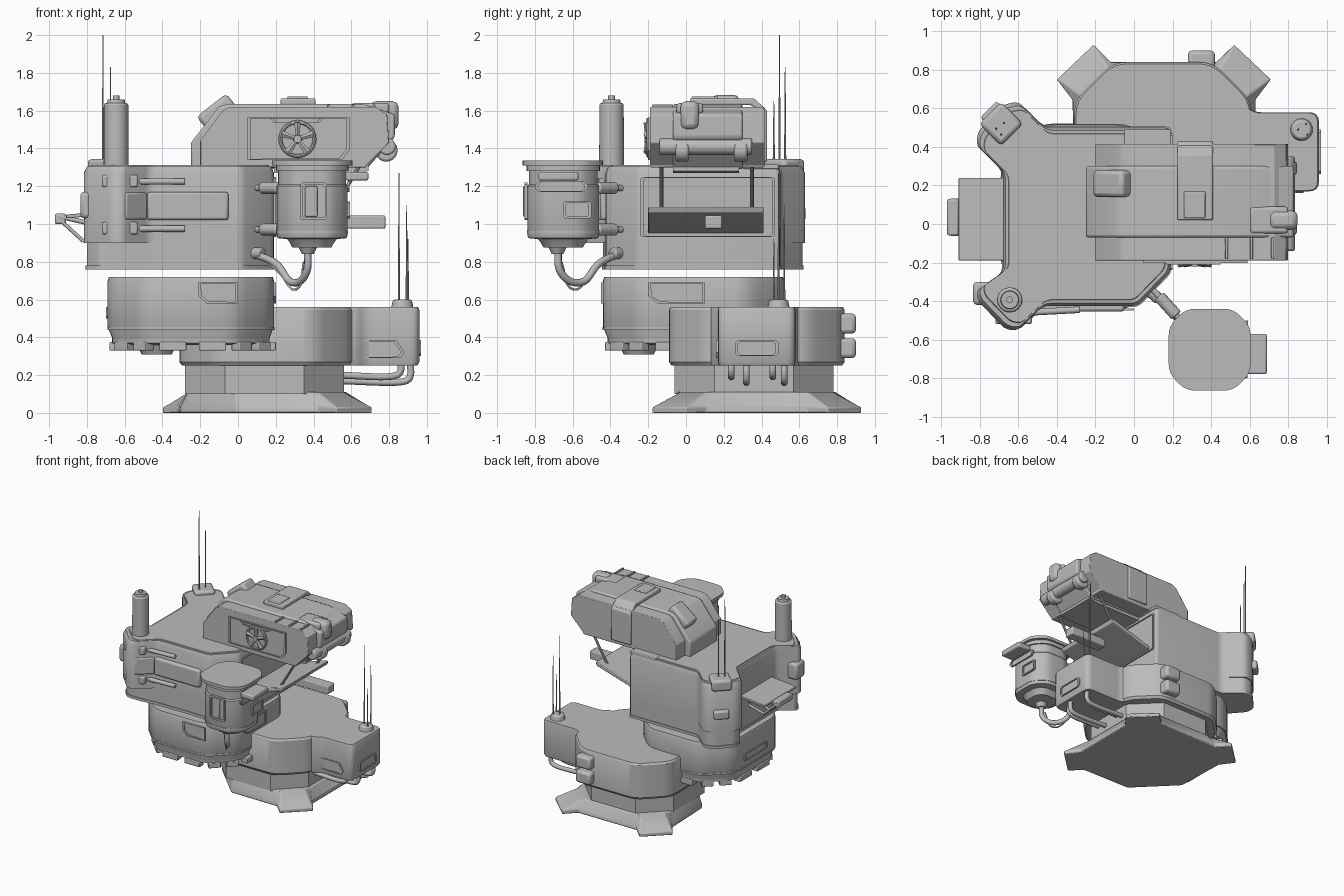
import bpy, bmesh, math
from mathutils import Vector, Matrix

if "Cube" in bpy.data.objects:
    bpy.data.objects.remove(bpy.data.objects["Cube"])

GREY = bpy.data.materials.new("grey")
GREY.diffuse_color = (0.5, 0.5, 0.5, 1)
GREY.use_nodes = True
GREY.node_tree.nodes["Principled BSDF"].inputs["Base Color"].default_value = GREY.diffuse_color


def add(name, bm, bevel=0.0, seg=2):
    bmesh.ops.recalc_face_normals(bm, faces=bm.faces)
    me = bpy.data.meshes.new(name)
    bm.to_mesh(me)
    bm.free()
    ob = bpy.data.objects.new(name, me)
    bpy.context.collection.objects.link(ob)
    me.materials.append(GREY)
    if bevel:
        m = ob.modifiers.new("bevel", 'BEVEL')
        m.width, m.segments, m.limit_method = bevel, seg, 'ANGLE'
        m.angle_limit = math.radians(35)
    return ob


def loft(name, layers, axis='z', bevel=0.0):
    """Skin matching outlines [(points, height), ...] along an axis."""
    bm = bmesh.new()
    place = {'z': lambda u, v, w: (u, v, w), 'y': lambda u, v, w: (u, w, v),
             'x': lambda u, v, w: (w, u, v)}[axis]
    rings = [[bm.verts.new(place(u, v, w)) for u, v in pts] for pts, w in layers]
    n = len(rings[0])
    for a, b in zip(rings, rings[1:]):
        for i in range(n):
            bm.faces.new((a[i], a[(i + 1) % n], b[(i + 1) % n], b[i]))
    bm.faces.new(rings[0])
    bm.faces.new(rings[-1])
    return add(name, bm, bevel)


def prism(name, pts, a, b, axis='z', bevel=0.0):
    return loft(name, [(pts, a), (pts, b)], axis, bevel)


def box(name, x, y, z, bevel=0.008, turn=0, tilt=0):
    c = [(p[0] + p[1]) / 2 for p in (x, y, z)]
    bm = bmesh.new()
    bmesh.ops.create_cube(bm, size=1)
    M = (Matrix.Translation(c) @ Matrix.Rotation(math.radians(turn), 4, 'Z')
         @ Matrix.Rotation(math.radians(tilt), 4, 'Y')
         @ Matrix.Diagonal((x[1] - x[0], y[1] - y[0], z[1] - z[0], 1)))
    bm.transform(M)
    return add(name, bm, bevel)


def rod(name, a, b, r, r2=None, n=20, bevel=0.0):
    a, b = Vector(a), Vector(b)
    bm = bmesh.new()
    bmesh.ops.create_cone(bm, cap_ends=True, segments=n, radius1=r,
                          radius2=r if r2 is None else r2, depth=(b - a).length)
    q = Vector((0, 0, 1)).rotation_difference(b - a).to_matrix().to_4x4()
    bm.transform(Matrix.Translation((a + b) / 2) @ q)
    return add(name, bm, bevel)


def tube(name, pts, r):
    cu = bpy.data.curves.new(name, 'CURVE')
    cu.dimensions, cu.bevel_depth, cu.bevel_resolution, cu.use_fill_caps = '3D', r, 3, True
    s = cu.splines.new('BEZIER')
    s.bezier_points.add(len(pts) - 1)
    for p, co in zip(s.bezier_points, pts):
        p.co = co
        p.handle_left_type = p.handle_right_type = 'AUTO'
    cu.materials.append(GREY)
    bpy.context.collection.objects.link(bpy.data.objects.new(name, cu))


def octa(x0, x1, y0, y1, c):
    return [(x0 + c, y0), (x1 - c, y0), (x1, y0 + c), (x1, y1 - c),
            (x1 - c, y1), (x0 + c, y1), (x0, y1 - c), (x0, y0 + c)]


def rounded(pts, r, n=4):
    """Fillet every corner of an outline."""
    out = []
    for i, p in enumerate(pts):
        p = Vector(p)
        a, b = Vector(pts[i - 1]) - p, Vector(pts[(i + 1) % len(pts)]) - p
        d = min(r, a.length * .45, b.length * .45)
        s, e = p + a.normalized() * d, p + b.normalized() * d
        for k in range(n + 1):
            t = k / n
            out.append(tuple(s * (1 - t) ** 2 + p * 2 * t * (1 - t) + e * t * t))
    return out


def scaled(pts, k, c):
    return [(c[0] + (x - c[0]) * k, c[1] + (y - c[1]) * k) for x, y in pts]


def frame(name, pts, a, b, axis, width=0.012):
    """Raised outline with a sunken inner plate."""
    c = (sum(p[0] for p in pts) / len(pts), sum(p[1] for p in pts) / len(pts))
    inner = [tuple(Vector(p) - (Vector(p) - Vector(c)).normalized() * width * 1.4) for p in pts]
    loft(name, [(pts, a), (pts, b), (inner, b), (inner, a + (b - a) * .3)], axis)


# ---- foot plate: three diagonal feet and one plain chamfered corner, plus pedestal
C = (0.155, 0.375)
foot_lo = [(.475, .27), (.555, .375), (.365, .555), (.275, .465)]
foot_hi = [(.42, .22), (.40, .27), (.27, .40), (.22, .42)]
plain_lo = [(.46, .15), (.45, .17), (.17, .45), (.15, .46)]
plain_hi = [(.42, .16), (.41, .18), (.18, .41), (.16, .42)]


def plate(foot, plain):
    out = []
    for k in range(4):
        q = plain if k == 2 else foot
        for x, y in q if k % 2 == 0 else [(b, a) for a, b in reversed(q)]:
            ca, sa = [(1, 0), (0, 1), (-1, 0), (0, -1)][k]
            out.append((C[0] + x * ca - y * sa, C[1] + x * sa + y * ca))
    return out


lo, hi = plate(foot_lo, plain_lo), plate(foot_hi, plain_hi)
loft("foot_plate", [(lo, 0), (lo, .03), (hi, .11)], bevel=.006)
prism("pedestal", octa(-.28, .56, -.06, .78, .21), .1, .26)

# ---- lower platform with side arm
plat = rounded(octa(-.31, .61, -.09, .84, .2), .07)
loft("platform", [(scaled(plat, .97, C), .25), (plat, .27), (plat, .545), (scaled(plat, .98, C), .56)])
arm = rounded([(.4, .13), (.62, .13), (.68, .17), (.96, .17), (.96, .58), (.62, .58), (.55, .64), (.4, .64)], .05)
AC = (.6, .375)
loft("side_arm", [(scaled(arm, .97, AC), .25), (arm, .27), (arm, .545), (scaled(arm, .98, AC), .56)])
frame("arm_front_window", [(.64, .29), (.86, .29), (.88, .32), (.84, .385), (.64, .385)], .172, .16, 'y')
frame("arm_end_window", octa(.26, .49, .30, .385, .015), .958, .97, 'x')
for i, z in enumerate((.29, .42)):
    box(f"back_clip_{i}", (.28, .42), (.76, .9), (z, z + .105), .02)
rod("small_mast_base", (.87, .49, .55), (.87, .49, .6), .06, .05, bevel=.01)
for i, (x, y, z) in enumerate([(.852, .49, 1.27), (.893, .52, 1.1), (.9, .465, .92)]):
    rod(f"small_antenna_{i}", (x, y, .58), (x, y, z), .006, .002, 8)
for i, y in enumerate((.24, .32, .46, .52)):
    x = .91 if i % 2 else .86
    z = .17 if i % 2 else .2
    tube(f"under_pipe_{i}", [(x, y, .27), (x, y, z + .02), (x - .02, y, z), (.5, y, z)], .018)

# ---- lower turret with tread ring
TC = (-.25, .04)
low = rounded(octa(-.69, .19, -.44, .52, .2), .08)
loft("lower_turret", [(scaled(low, .86, TC), .36), (scaled(low, .95, TC), .37), (scaled(low, .95, TC), .4),
                      (low, .455), (low, .7), (scaled(low, .985, TC), .72)])
loft("turret_rib", [(scaled(low, 1.005, TC), .44), (scaled(low, 1.005, TC), .455)])
ring = octa(-.65, .17, -.4, .48, .2)
for i in range(8):
    a, b = Vector(ring[i]), Vector(ring[(i + 1) % 8])
    ang = math.degrees(math.atan2((b - a).y, (b - a).x))
    for j, t in enumerate((.25, .75)):
        p = a.lerp(b, t)
        h = (b - a).length * .17
        box(f"tread_{i}_{j}", (p.x - h, p.x + h), (p.y - .03, p.y + .03), (.33, .375), .005, turn=ang)
rod("turret_drain", (-.43, -.25, .31), (-.43, -.25, .37), .08, .11)
frame("turret_front_window", [(-.21, .62), (-.17, .58), (.0, .58), (.0, .69), (-.21, .69)], -.438, -.45, 'y')
frame("turret_side_window", [(-.2, .62), (-.2, .69), (.1, .69), (.1, .58), (-.15, .58)], .188, .2, 'x')
frame("turret_left_window", octa(-.1, .2, .5, .56, .01), -.688, -.70, 'x')

# ---- upper hull with two diagonal ears
right = [(.02, -.425), (.19, -.25), (.19, .5)]
hull_pts = rounded(right + [(-.46, .5), (-.6, .635), (-.68, .62), (-.81, .48), (-.82, .41), (-.68, .27),
                            (-.68, -.25), (-.82, -.35), (-.81, -.40), (-.67, -.545), (-.61, -.555), (-.47, -.425)], .03, 3)
low_pts = rounded(right + [(-.46, .5), (-.6, .62), (-.68, .61), (-.8, .48), (-.8, .41), (-.68, .27),
                           (-.68, -.25), (-.8, -.33), (-.8, -.37), (-.73, -.44), (-.61, -.44), (-.47, -.425)], .03, 3)
HC = (-.25, .04)
loft("hull", [(hull_pts, .9), (hull_pts, 1.27), (scaled(hull_pts, .97, HC), 1.305)])
loft("hull_skirt", [(low_pts, .775), (low_pts, .9)])
loft("hull_flange", [(scaled(low_pts, 1.012, HC), .758), (scaled(low_pts, 1.012, HC), .78)])
loft("hull_rim", [(scaled(hull_pts, .94, HC), 1.30), (scaled(hull_pts, .93, HC), 1.312)])
box("hull_top_panel", (-.05, .19), (.3, .49), (1.29, 1.315), .005)

# ear masts
rod("chimney", (-.645, -.394, 1.29), (-.645, -.394, 1.64), .066, 0.064, 32, .01)
rod("chimney_cap", (-.645, -.394, 1.63), (-.645, -.394, 1.66), .05, .045, 24)
rod("chimney_tip", (-.645, -.394, 1.65), (-.645, -.394, 1.68), .018, .018, 12)
box("antenna_base", (-.77, -.61), (.44, .6), (1.25, 1.345), .02, turn=45)
for i, (x, y, z) in enumerate([(-.715, .495, 2.0), (-.675, .525, 1.83), (-.69, .465, 1.65)]):
    rod(f"tall_antenna_{i}", (x, y, 1.33), (x, y, z), .006, .002, 8)
box("back_ear_clip", (-.78, -.66), (.51, .61), (1.02, 1.09), .012, turn=45)
box("front_ear_clip", (-.835, -.74), (-.42, -.3), (1.03, 1.17), .02)

# front clamps, pad
for i, z in enumerate((.975, 1.225)):
    box(f"front_clamp_{i}", (-.72, -.53), (-.52, -.4), (z - .03, z + .035), .01)
    rod(f"clamp_rod_{i}", (-.56, -.46, z), (-.28, -.445, z), .017, bevel=.006)
box("front_pad", (-.48, -.05), (-.455, -.4), (1.02, 1.17), .015)
box("front_pad_corner", (-.63, -.47), (-.5, -.46), (1.02, 1.17), .015, turn=42)

# right-hand opening and folded-out flap
frame("side_opening", octa(-.24, .47, .93, 1.25, .01), .188, .2, 'x')
prism("side_flap", [(.19, .95), (.56, 1.06), (.57, 1.09), (.54, 1.09), (.19, .98)], -.2, .41, 'y', .005)
box("flap_latch", (.45, .78), (.1, .19), (.975, 1.045), .008)
for i, y in enumerate((-.13, .35)):
    rod(f"flap_strut_{i}", (.5, y, 1.07), (.68, y, 1.37), .01, n=10)

# left shelf with struts
prism("left_shelf", [(-.67, 1.07), (-.91, 1.05), (-.91, 1.03), (-.67, 1.05)], -.19, .24, 'y', .004)
for i, y in enumerate((-.05, .035, .12)):
    rod(f"shelf_strut_{i}", (-.68, y, .98), (-.95, y, 1.04), .012)
    rod(f"shelf_brace_{i}", (-.82, y, .91), (-.94, y, 1.02), .01)
    rod(f"shelf_foot_{i}", (-.67, y, .95), (-.82, y, .91), .01)
box("shelf_hinge", (-.97, -.91), (-.06, .13), (1.0, 1.055), .01)

# ---- top housing
body = [(-.2, 1.3), (-.2, 1.44), (-.08, 1.6), (-.04, 1.62), (.73, 1.62), (.79, 1.58), (.8, 1.43), (.68, 1.31), (.68, 1.3)]
prism("housing", body, -.19, .415, 'y', .014)
core = [(-.25, 1.3), (-.25, 1.43), (-.1, 1.62), (-.06, 1.635), (.66, 1.635), (.83, 1.58), (.83, 1.46), (.68, 1.29)]
prism("housing_core", core, -.07, .30, 'y', .012)
frame("fan_panel", [(.05, 1.34), (.55, 1.34), (.59, 1.39), (.59, 1.565), (.05, 1.565)], -.188, -.202, 'y')
frame("fan_ledge", [(.17, 1.56), (.45, 1.56), (.43, 1.535), (.19, 1.535)], -.19, -.21, 'y')
rod("fan_disc", (.315, -.18, 1.45), (.315, -.2, 1.45), .097, n=32)
bpy.ops.mesh.primitive_torus_add(location=(.315, -.2, 1.45), rotation=(math.pi / 2, 0, 0), major_radius=.09,
                                 minor_radius=.01, major_segments=32, minor_segments=8)
bpy.context.object.name = "fan_ring"
bpy.context.object.data.materials.append(GREY)
rod("fan_hub", (.315, -.19, 1.45), (.315, -.22, 1.45), .025, .02)
for k in range(5):
    a = math.radians(90 + 72 * k)
    rod(f"fan_blade_{k}", (.315, -.205, 1.45), (.315 + .088 * math.cos(a), -.205, 1.45 + .088 * math.sin(a)), .01, .02, 6)
strap = [(.02, 1.63), (.02, 1.665), (.36, 1.665), (.43, 1.6), (.43, 1.33), (.4, 1.33), (.4, 1.6), (.34, 1.63)]
prism("roof_strap", strap, .225, .41, 'x', .008)
box("roof_buckle", (.26, .37), (.03, .17), (1.655, 1.675), .006)
box("roof_box", (-.21, -.01), (.14, .28), (1.54, 1.64), .022, tilt=-38)
for i, x in enumerate((.48, .61, .72)):
    box(f"roof_rib_{i}", (x - .008, x + .008), (-.18, -.07), (1.59, 1.632), .004)
box("roof_hatch", (.6, .8), (-.05, .09), (1.58, 1.64), .015)
# rear cylinder group
rod("rear_bar", (.79, -.14, 1.41), (.79, .35, 1.41), .045, bevel=.01)
for i, y in enumerate((-.02, .29)):
    rod(f"rear_knob_{i}", (.785, y - .035, 1.39), (.785, y + .035, 1.39), .06, bevel=.012)
box("rear_upper_pod", (.7, .85), (-.03, .07), (1.5, 1.65), .03)
prism("housing_keel", [(.19, 1.3), (.6, 1.3), (.69, 1.33), (.69, 1.28), (.6, 1.27), (.19, 1.27)], -.07, .28, 'y')

# ---- hanging pod at the front right corner
PC = (.39, -.65)
pod = rounded(octa(.205, .58, -.84, -.46, .09), .05)
loft("pod", [(scaled(pod, .55, PC), .875), (scaled(pod, .62, PC), .90), (scaled(pod, .7, PC), .92),
             (scaled(pod, .97, PC), .925), (pod, .94), (pod, 1.2), (scaled(pod, .96, PC), 1.21), (scaled(pod, .96, PC), 1.3)])
lid = rounded(octa(.18, .605, -.865, -.44, .09), .05)
loft("pod_lid", [(lid, 1.31), (lid, 1.335)])
loft("pod_collar", [(scaled(pod, 1.02, PC), 1.28), (scaled(pod, 1.02, PC), 1.31)])
prism("pod_band", scaled(pod, 1.015, PC), .95, .965)
box("pod_side_bracket", (.57, .69), (-.78, -.57), (1.23, 1.275), .01)
frame("pod_front_window", octa(.33, .47, 1.02, 1.22, .01), -.838, -.855, 'y')
box("pod_front_slot", (.355, .42), (-.862, -.84), (1.04, 1.2), .005)
frame("pod_side_window", octa(-.65, -.5, 1.03, 1.12, .01), .578, .592, 'x')
frame("pod_side_vent", octa(-.8, -.52, 1.17, 1.225, .02), .578, .59, 'x')
for i, z in enumerate((.97, 1.19)):
    rod(f"pod_link_{i}", (.07, -.31, z), (.27, -.53, z), .016)
    rod(f"pod_joint_{i}", (.13, -.375, z), (.22, -.475, z), .032, bevel=.008)
rod("pod_outlet", (.37, -.68, .84), (.37, -.68, .9), .03, .06)
tube("pod_hose", [(.37, -.68, .87), (.36, -.66, .74), (.29, -.56, .69), (.2, -.46, .79), (.08, -.35, .845)], .02)
tube("pod_cable", [(.35, -.66, .8), (.31, -.6, .655), (.22, -.5, .74), (.12, -.38, .84)], .006)
rod("hose_socket", (.06, -.33, .845), (.13, -.39, .845), .03, bevel=.006)

# ---- smooth shading with sharp edges kept
for ob in bpy.context.scene.objects:
    ob.select_set(ob.type == 'MESH')
    if ob.type == 'MESH':
        bpy.context.view_layer.objects.active = ob
bpy.ops.object.shade_smooth_by_angle(angle=math.radians(32))
